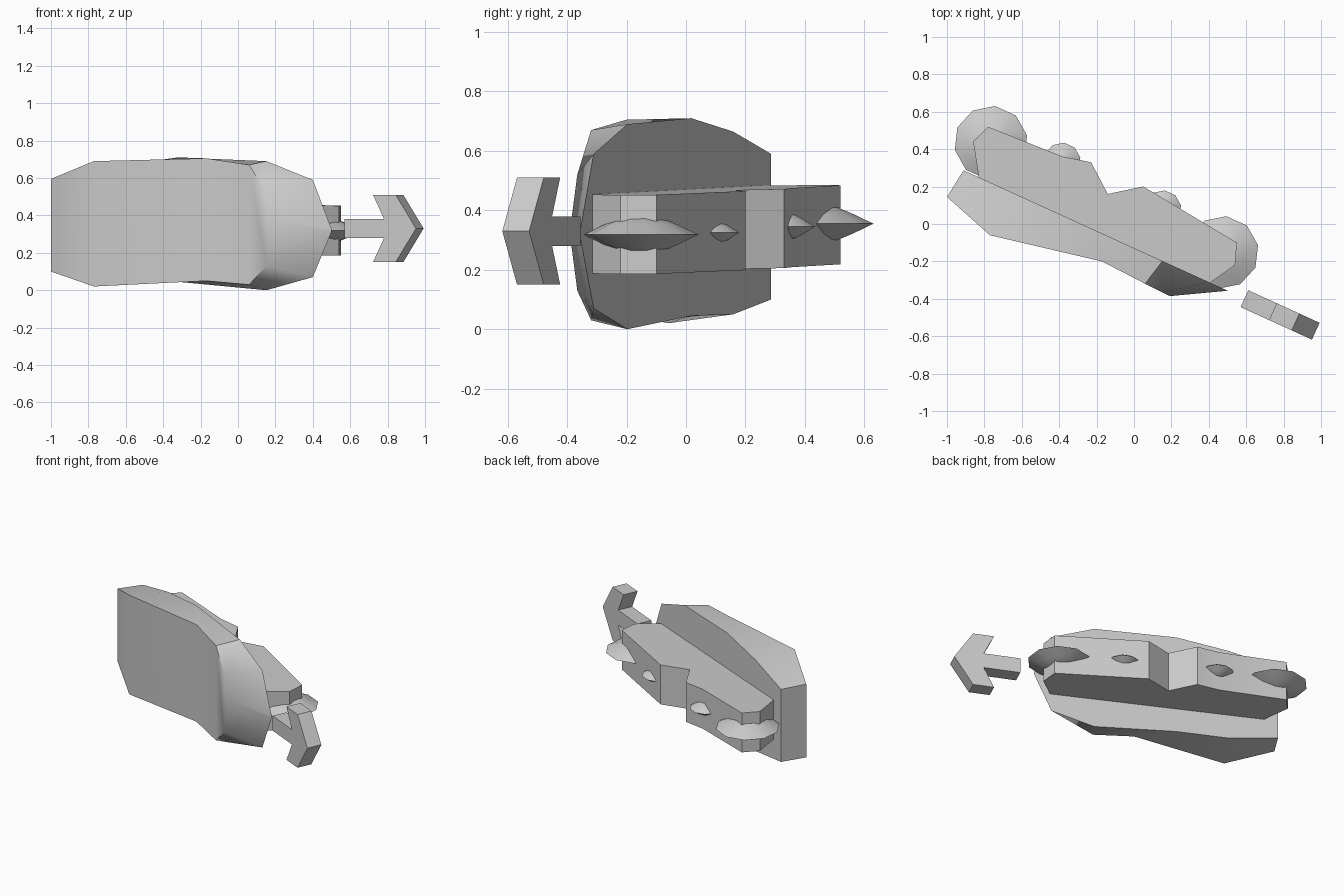
import bpy, bmesh, math
from mathutils import Matrix

if "Cube" in bpy.data.objects:
    bpy.data.objects.remove(bpy.data.objects["Cube"])

# Everything is built along local u (x) / v (y), then turned to its heading
TURN = Matrix.Rotation(-math.radians(24.5), 4, 'Z')


def finish(name, bm, angle=40):
    bmesh.ops.remove_doubles(bm, verts=bm.verts, dist=0.0005)
    bmesh.ops.recalc_face_normals(bm, faces=bm.faces)
    bmesh.ops.transform(bm, matrix=TURN, verts=bm.verts)
    me = bpy.data.meshes.new(name)
    bm.to_mesh(me)
    bm.free()
    ob = bpy.data.objects.new(name, me)
    bpy.context.collection.objects.link(ob)
    bpy.ops.object.select_all(action='DESELECT')
    ob.select_set(True)
    bpy.context.view_layer.objects.active = ob
    bpy.ops.object.shade_smooth_by_angle(angle=math.radians(angle))
    return ob


def loft(name, rings, angle=40):
    bm = bmesh.new()
    rows = [[bm.verts.new(p) for p in ring] for ring in rings]
    n = len(rows[0])
    for a, b in zip(rows, rows[1:]):
        for i in range(n):
            j = (i + 1) % n
            bm.faces.new((a[i], a[j], b[j], b[i]))
    bm.faces.new(rows[0])
    bm.faces.new(rows[-1])
    return finish(name, bm, angle)


# Main slab: four-cornered sections between the flat back and bent front
# (back u, back low, back high, front u, front v, front low, front high)
sections = [
    (-.948, .10, .59, -.970, -.283, .10, .595),
    (-.640, .05, .665, -.676, -.374, .02, .69),
    (-.300, .045, .71, -.072, -.253, .05, .705),
    (.220, .0, .69, .187, -.266, .03, .67),
    (.493, .07, .59, .290, -.270, .13, .52),
    (.604, .315, .325, .335, -.271, .28, .37),
]
loft("main_slab", [[(bu, -.117, bl), (bu, -.117, bh), (fu, fv, fh), (fu, fv, fl)]
                   for bu, bl, bh, fu, fv, fl, fh in sections])

# Rear block: notched outline extruded upward with a slight lean
outline = [(-.85, -.13), (-.965, .044), (-.926, .149), (-.495, .17), (-.346, .205),
           (-.194, .088), (-.038, .203), (.542, .137), (.583, .024), (.493, -.13)]
loft("rear_block", [[(u, v, .331 - .022 * u + h) for u, v in outline]
                    for h in (-.133, .133)])


# Lens-shaped discs along the rear block
def disc(name, x, y, z, r, h, sides=10):
    cx, cy, _ = TURN.inverted() @ Matrix.Translation((x, y, 0)).translation
    prof = [(.02, -1), (.35, -.87), (.65, -.5), (1, 0), (.65, .5), (.35, .87), (.02, 1)]
    loft(name, [[(cx + k * r * math.cos(2 * math.pi * i / sides),
                  cy + k * r * math.sin(2 * math.pi * i / sides), z + t * h)
                 for i in range(sides)] for k, t in prof], 50)


disc("disc_rear_large", -.765, .435, .355, .197, .066)
disc("disc_rear_small", -.385, .335, .345, .10, .044)
disc("disc_front_small", .153, .08, .325, .10, .044)
disc("disc_front_large", .472, -.152, .318, .195, .066)

# Direction arrow: half profile mirrored about its centre line
half = [(.703, .05), (.935, .05), (.87, .18), (1.003, .18)]
shape = half + [(1.122, 0)] + [(u, -z) for u, z in reversed(half)]
loft("arrow", [[(u, v, .33 + z) for u, z in shape] for v in (-.168, -.069)], 20)
